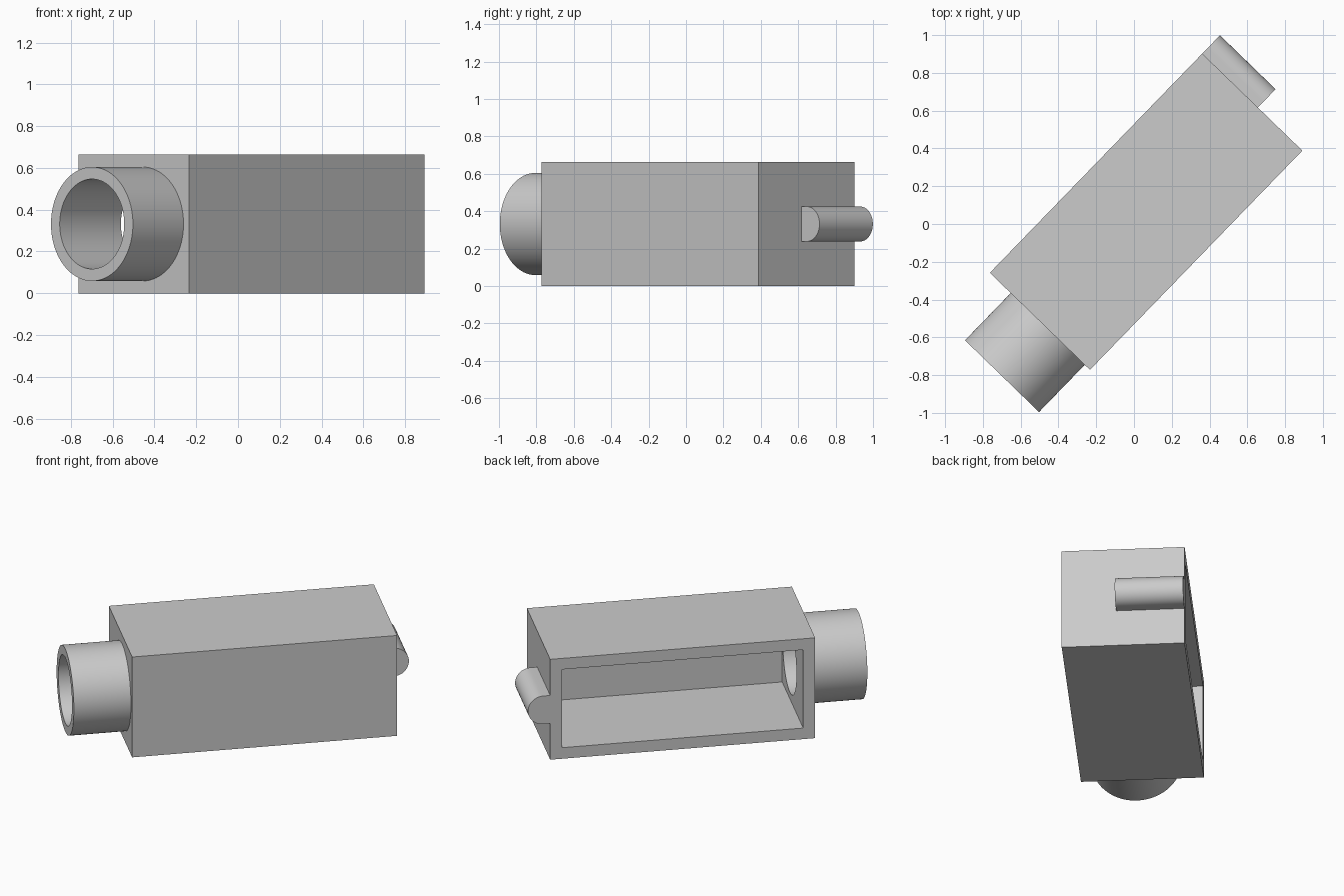
import bpy, bmesh, math
from mathutils import Matrix, Vector

if "Cube" in bpy.data.objects:
    bpy.data.objects.remove(bpy.data.objects["Cube"], do_unlink=True)

# Main sizes, in the case's own frame: x along its length, +y the open side
LENGTH, WIDTH, HEIGHT, WALL = 1.616, 0.738, 0.663, 0.073
MID = HEIGHT / 2
PLACE = Matrix.Translation((0.064, 0.065, 0)) @ Matrix.Rotation(math.radians(45.9), 4, "Z")

grey = bpy.data.materials.new("plain grey")
grey.use_nodes = True
COLOUR = (0.6, 0.6, 0.6, 1)
grey.diffuse_color = COLOUR
grey.node_tree.nodes["Principled BSDF"].inputs["Base Color"].default_value = COLOUR


def finish(name, bm):
    bmesh.ops.recalc_face_normals(bm, faces=bm.faces)
    mesh = bpy.data.meshes.new(name)
    bm.to_mesh(mesh)
    bm.free()
    mesh.materials.append(grey)
    obj = bpy.data.objects.new(name, mesh)
    obj.matrix_world = PLACE
    bpy.context.collection.objects.link(obj)
    return obj


def box(name, low, high):
    low, high = Vector(low), Vector(high)
    bm = bmesh.new()
    fit = Matrix.Translation((low + high) / 2) @ Matrix.Diagonal((*(high - low), 1))
    bmesh.ops.create_cube(bm, size=1, matrix=fit)
    return finish(name, bm)


def rod(name, radius, x_start, x_end, y):
    bm = bmesh.new()
    turn = Matrix.Rotation(math.pi / 2, 4, "Y")
    fit = Matrix.Translation(((x_start + x_end) / 2, y, MID)) @ turn
    bmesh.ops.create_cone(bm, cap_ends=True, segments=96, radius1=radius,
                          radius2=radius, depth=x_end - x_start, matrix=fit)
    return finish(name, bm)


def activate(obj):
    bpy.ops.object.select_all(action="DESELECT")
    obj.select_set(True)
    bpy.context.view_layer.objects.active = obj


def cut(obj, cutter):
    cutter.hide_render = True
    mod = obj.modifiers.new("cut", "BOOLEAN")
    mod.operation = "DIFFERENCE"
    mod.solver = "EXACT"
    mod.object = cutter
    activate(obj)
    bpy.ops.object.modifier_apply(modifier=mod.name)


# Hollow case, open on one long side, and the tube on its end
end, side = LENGTH / 2, WIDTH / 2
case = box("case", (-end, -side, 0), (end, side, HEIGHT))
tube = rod("tube", 0.273, -end - 0.348, -end, -0.058)
cavity = box("cavity_cutter", (-end + WALL, -side + WALL, WALL),
             (end - WALL, side + 0.1, HEIGHT - WALL))
bore = rod("bore_cutter", 0.215, -end - 0.5, -end + 0.15, -0.058)
cut(case, cavity)
cut(case, bore)
cut(tube, bore)
for helper in (cavity, bore):
    bpy.data.objects.remove(helper, do_unlink=True)

# Round-nosed lug on the other end, flush with the open side
RADIUS, REACH, LUG_LENGTH = 0.093, 0.135, 0.41
bm = bmesh.new()
outline = [(end, -RADIUS)]
for i in range(33):
    a = math.pi * (i / 32 - 0.5)
    outline.append((end + REACH - RADIUS + RADIUS * math.cos(a), RADIUS * math.sin(a)))
outline.append((end, RADIUS))
face = bm.faces.new([bm.verts.new((x, side, MID + z)) for x, z in outline])
grown = bmesh.ops.extrude_face_region(bm, geom=[face], use_keep_orig=True)
moved = [v for v in grown["geom"] if isinstance(v, bmesh.types.BMVert)]
bmesh.ops.translate(bm, verts=moved, vec=(0, -LUG_LENGTH, 0))
lug = finish("lug", bm)

# Smooth the round surfaces, keep the edges crisp
for obj in (case, tube, lug):
    activate(obj)
    bpy.ops.object.shade_smooth_by_angle(angle=math.radians(30))
